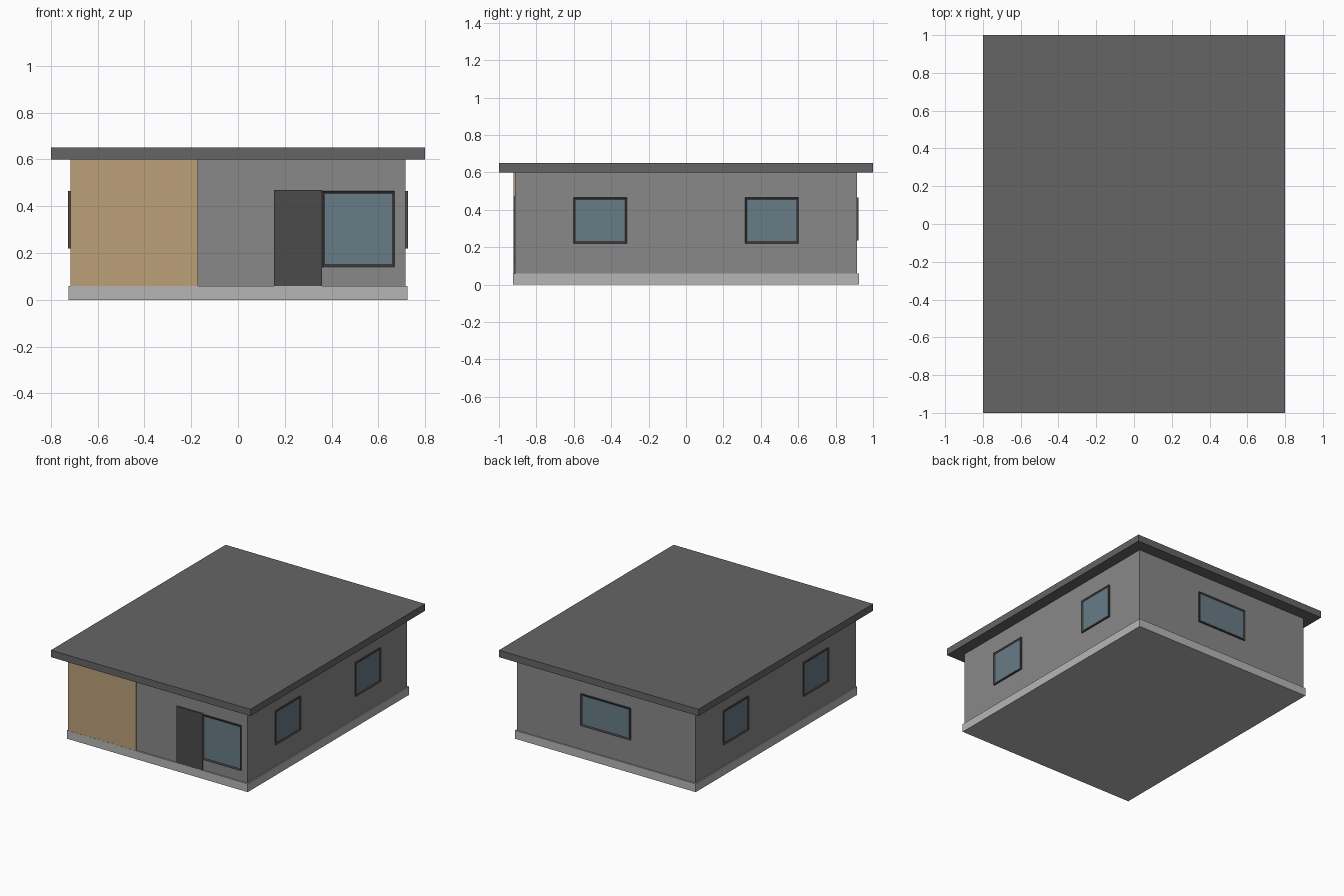
import bpy, bmesh
from math import pi
from mathutils import Matrix, Vector

if "Cube" in bpy.data.objects:
    bpy.data.objects.remove(bpy.data.objects["Cube"])


def material(name, r, g, b):
    m = bpy.data.materials.new(name)
    m.diffuse_color = (r, g, b, 1)
    m.use_nodes = True
    m.node_tree.nodes["Principled BSDF"].inputs["Base Color"].default_value = m.diffuse_color
    return m


CONCRETE = material("concrete", 0.47, 0.47, 0.47)
PLASTER = material("plaster", 0.25, 0.25, 0.25)
ROOFING = material("roofing", 0.13, 0.13, 0.13)
WOOD = material("wood", 0.50, 0.35, 0.19)
DARK = material("dark", 0.07, 0.07, 0.07)
GLASS = material("glass", 0.14, 0.20, 0.24)


def finish(name, bm, mat):
    mesh = bpy.data.meshes.new(name)
    bm.to_mesh(mesh)
    bm.free()
    mesh.materials.append(mat)
    ob = bpy.data.objects.new(name, mesh)
    bpy.context.collection.objects.link(ob)
    return ob


def add_box(bm, lo, hi):
    lo, hi = Vector(lo), Vector(hi)
    bmesh.ops.create_cube(bm, size=1, matrix=Matrix.Translation((lo + hi) / 2)
                          @ Matrix.Diagonal((*(hi - lo), 1)))


def box(name, lo, hi, mat):
    bm = bmesh.new()
    add_box(bm, lo, hi)
    return finish(name, bm, mat)


def window(name, u0, u1, z0, z1, wall, angle):
    """Framed window on a wall at distance `wall`, made facing -y then turned."""
    turn = Matrix.Rotation(angle, 4, 'Z')
    t, back, front = 0.012, -wall + 0.01, -wall - 0.009
    # frame: a slab whose front is inset, leaving a recessed pocket for the glass
    bm = bmesh.new()
    add_box(bm, (u0, front, z0), (u1, back, z1))
    face = min(bm.faces, key=lambda f: f.calc_center_median().y)
    bmesh.ops.inset_individual(bm, faces=[face], thickness=t)
    bmesh.ops.translate(bm, verts=face.verts, vec=(0, 0.006, 0))
    finish(name + "_frame", bm, DARK).data.transform(turn)
    # glass pane sits in the pocket
    pane = box(name + "_glass", (u0 + t, front + 0.004, z0 + t),
               (u1 - t, back - 0.004, z1 - t), GLASS)
    pane.data.transform(turn)


# Main masses
WX, WY = 0.717, 0.914
box("foundation", (-0.725, -0.924, 0), (0.725, 0.924, 0.06), CONCRETE)
box("walls", (-WX, -WY, 0.06), (WX, WY, 0.60), PLASTER)
box("roof", (-0.8, -1, 0.60), (0.8, 1, 0.65), ROOFING)

# Front cladding and door
box("wood_cladding", (-WX, -0.923, 0.06), (-0.172, -WY, 0.60), WOOD)
box("front_door", (0.153, -0.923, 0.06), (0.36, -WY, 0.47), DARK)

# Windows: front, back and two on each side
window("front_window", 0.36, 0.67, 0.14, 0.465, WY, 0)
window("back_window", -0.2, 0.2, 0.235, 0.465, WY, pi)
for side, angle in (("right", pi / 2), ("left", -pi / 2)):
    window(side + "_window_a", -0.602, -0.316, 0.22, 0.465, WX, angle)
    window(side + "_window_b", 0.316, 0.602, 0.22, 0.465, WX, angle)
